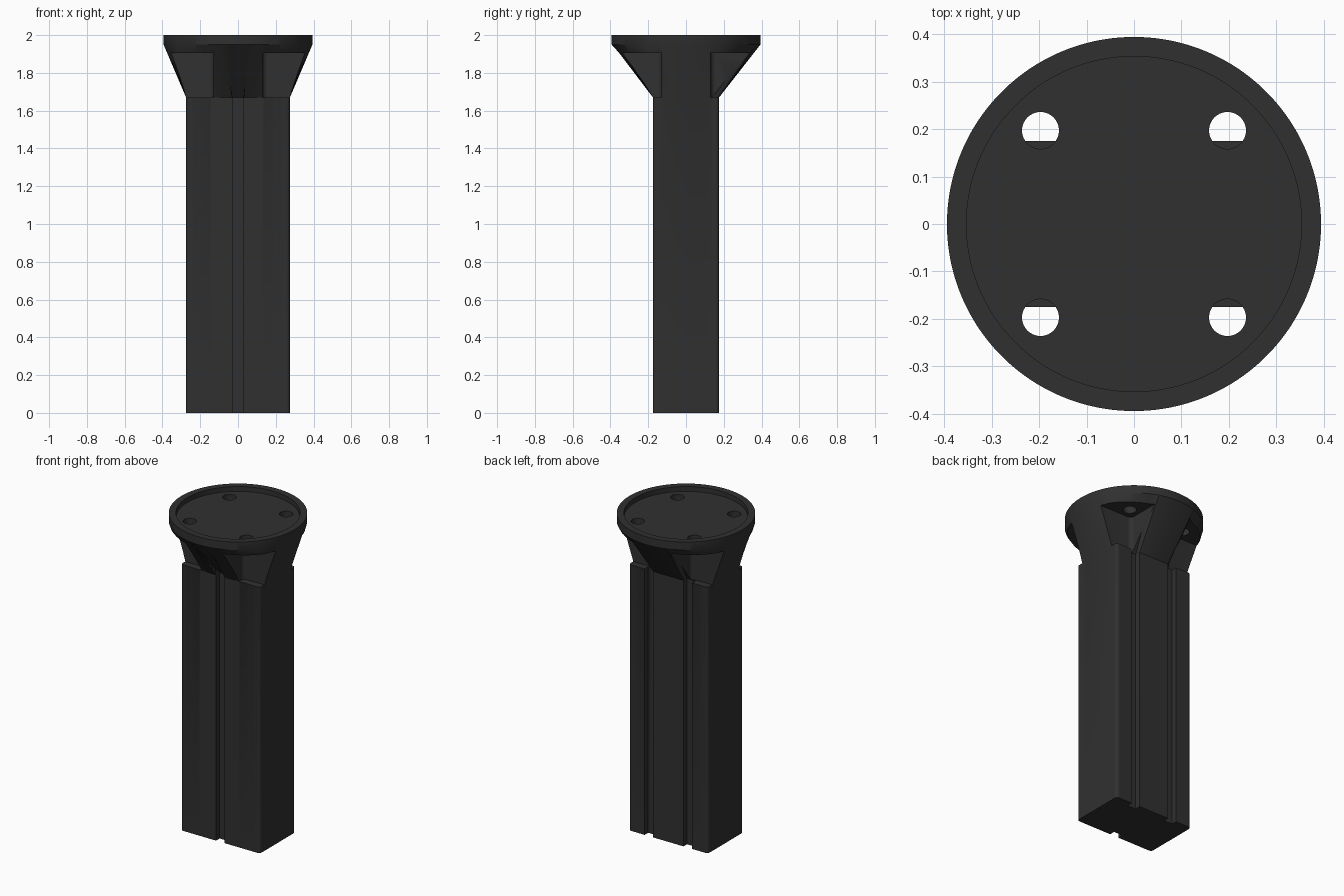
import bpy, bmesh
from math import sin, cos, pi, ceil
from mathutils import Vector, Matrix

cube = bpy.data.objects.get("Cube")
if cube:
    bpy.data.objects.remove(cube)

HX, HY = 0.275, 0.175              # half width and depth of the post
GW, GD, GX = 0.03, 0.035, 0.135    # groove half width, depth, rear offset
FILLET = 0.018
NECK, FLANGE, TOP = 1.67, 1.95, 2.0
RADIUS, RECESS = 0.394, 0.353
HOLE = 0.197


def new_object(name, bm):
    bmesh.ops.recalc_face_normals(bm, faces=bm.faces)
    mesh = bpy.data.meshes.new(name)
    bm.to_mesh(mesh)
    bm.free()
    obj = bpy.data.objects.new(name, mesh)
    bpy.context.collection.objects.link(obj)
    return obj


def corner(cx, cy, start):
    angles = [start + pi / 2 * i / 5 for i in range(6)]
    return [Vector((cx + FILLET * cos(a), cy + FILLET * sin(a))) for a in angles]


def resample(points, step):
    out = []
    for a, b in zip(points, points[1:]):
        n = max(1, ceil((b - a).length / step))
        out += [a.lerp(b, i / n) for i in range(n)]
    return out + [points[-1]]


# Half outline from front centre to rear centre, then mirrored
half = [Vector(p) for p in ((0, GD - HY), (GW, GD - HY), (GW, -HY))]
half += corner(HX - FILLET, FILLET - HY, -pi / 2)
half += corner(HX - FILLET, HY - FILLET, 0)
half += [Vector(p) for p in ((GX + GW, HY), (GX + GW, HY - GD),
                             (GX - GW, HY - GD), (GX - GW, HY), (0, HY))]
half = resample(half, 0.01)
outline = half + [Vector((-p.x, p.y)) for p in half[-2:0:-1]]

# Matching circle, spaced by distance along the outline
lengths = [(b - a).length for a, b in zip(outline, outline[1:] + outline[:1])]
total, run, circle = sum(lengths), 0, []
for length in lengths:
    a = -pi / 2 + 2 * pi * run / total
    circle.append(Vector((cos(a), sin(a))))
    run += length

# Grooved post lofted into a round recessed flange
bm = bmesh.new()
sections = [(outline, 1, 0), (outline, 1, NECK), (circle, RADIUS, FLANGE),
            (circle, RADIUS, TOP), (circle, RECESS, TOP), (circle, RECESS, TOP - 0.03)]
rings = [[bm.verts.new((p.x * s, p.y * s, z)) for p in pts] for pts, s, z in sections]
for low, high in zip(rings, rings[1:]):
    for i in range(len(low)):
        bm.faces.new((low[i - 1], low[i], high[i], high[i - 1]))
bm.faces.new(rings[0])
bm.faces.new(rings[-1])
post = new_object("flanged_post", bm)

# Corner pockets and screw holes
pockets, holes = bmesh.new(), bmesh.new()
inner, outer, ceiling = 0.13, 0.6, 1.905
for sx in (-1, 1):
    for sy in (-1, 1):
        mid = (inner + outer) / 2
        size = outer - inner
        place = Matrix.Translation((sx * mid, sy * mid, (NECK + ceiling) / 2))
        scale = Matrix.Diagonal((size, size, ceiling - NECK, 1))
        verts = bmesh.ops.create_cube(pockets, size=1, matrix=place @ scale)["verts"]
        edges = {e for v in verts for e in v.link_edges}
        inside = [e for e in edges
                  if all(abs(v.co.x) < mid and abs(v.co.y) < mid for v in e.verts)]
        bmesh.ops.bevel(pockets, geom=inside, offset=0.025, segments=5,
                        profile=0.5, affect='EDGES')
        bmesh.ops.create_cone(holes, cap_ends=True, segments=32, radius1=0.039,
                              radius2=0.039, depth=0.3,
                              matrix=Matrix.Translation((sx * HOLE, sy * HOLE, TOP)))

bpy.context.view_layer.objects.active = post
for name, cutter_mesh in (("pocket_cutter", pockets), ("screw_hole_cutter", holes)):
    cutter = new_object(name, cutter_mesh)
    cutter.hide_render = True
    mod = post.modifiers.new(name, 'BOOLEAN')
    mod.operation = 'DIFFERENCE'
    mod.solver = 'EXACT'
    mod.object = cutter
    bpy.ops.object.modifier_apply(modifier=name)
    bpy.data.objects.remove(cutter)

# Dark plastic finish
mat = bpy.data.materials.new("dark_plastic")
mat.use_nodes = True
colour = (0.03, 0.03, 0.03, 1)
mat.diffuse_color = colour
mat.node_tree.nodes["Principled BSDF"].inputs["Base Color"].default_value = colour
post.data.materials.clear()
post.data.materials.append(mat)

bpy.ops.object.select_all(action='DESELECT')
post.select_set(True)
bpy.ops.object.shade_smooth_by_angle(angle=pi / 6)
